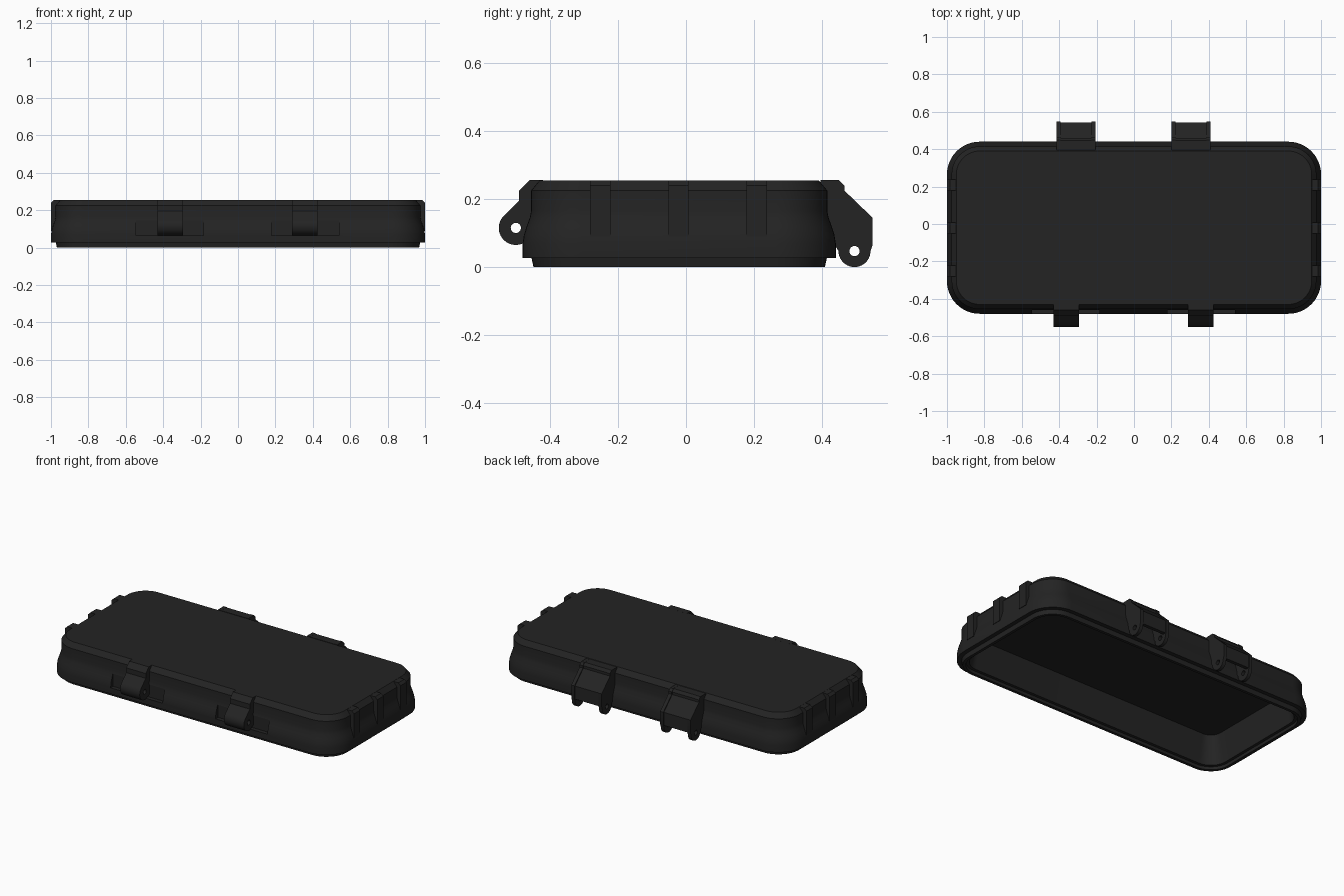
import bpy, bmesh, math
from mathutils import Matrix

if "Cube" in bpy.data.objects:
    bpy.data.objects.remove(bpy.data.objects["Cube"])

black = bpy.data.materials.new("black plastic")
black.diffuse_color = (0.017, 0.017, 0.017, 1)
black.use_nodes = True
black.node_tree.nodes["Principled BSDF"].inputs["Base Color"].default_value = black.diffuse_color


def finish(ob, angle=30):
    if not ob.data.materials:
        ob.data.materials.append(black)
    bpy.ops.object.select_all(action='DESELECT')
    ob.select_set(True)
    bpy.context.view_layer.objects.active = ob
    bpy.ops.object.shade_smooth_by_angle(angle=math.radians(angle))


def mesh_object(name, bm):
    bmesh.ops.recalc_face_normals(bm, faces=bm.faces)
    me = bpy.data.meshes.new(name)
    bm.to_mesh(me)
    bm.free()
    ob = bpy.data.objects.new(name, me)
    bpy.context.collection.objects.link(ob)
    return ob


def arc(cy, cz, r, a0, a1, n=20):
    angs = [math.radians(a0 + (a1 - a0) * i / n) for i in range(n + 1)]
    return [(cy + r * math.cos(a), cz + r * math.sin(a)) for a in angs]


def rounded_ring(bm, inset, z, seg=12):
    # rounded rectangle around the case centre
    hx, hy, r = 1 - inset, 0.46 - inset, max(0.175 - inset, 0.04)
    pts = []
    for sx, sy, a in ((1, 1, 0), (-1, 1, 90), (-1, -1, 180), (1, -1, 270)):
        pts += arc(sx * (hx - r), sy * (hy - r), r, a, a + 90, seg)
    return [bm.verts.new((x, y - 0.02, z)) for x, y in pts]


def plate(name, outline, x0, x1, hole=None):
    # side profile in y, z extruded along x, with an optional pin hole
    cu = bpy.data.curves.new(name, 'CURVE')
    cu.dimensions = '2D'
    cu.fill_mode = 'BOTH'
    cu.extrude = (x1 - x0) / 2
    for loop in [outline] + ([hole] if hole else []):
        sp = cu.splines.new('POLY')
        sp.points.add(len(loop) - 1)
        for p, (y, z) in zip(sp.points, loop):
            p.co = (y, z, 0, 1)
        sp.use_cyclic_u = True
    tmp = bpy.data.objects.new(name, cu)
    bpy.context.collection.objects.link(tmp)
    bpy.context.view_layer.update()
    me = bpy.data.meshes.new_from_object(
        tmp.evaluated_get(bpy.context.evaluated_depsgraph_get()))
    bpy.data.objects.remove(tmp)
    me.transform(Matrix(((0, 0, 1, (x0 + x1) / 2), (1, 0, 0, 0),
                         (0, 1, 0, 0), (0, 0, 0, 1))))
    bm = bmesh.new()
    bm.from_mesh(me)
    bmesh.ops.remove_doubles(bm, verts=bm.verts, dist=1e-5)
    ob = mesh_object(name, bm)
    finish(ob)
    return ob


# Hollow lid: outer wall downward, around the lip, then up to the ceiling
profile = [(0.05, 0.255), (0.025, 0.225), (0.025, 0.165), (0.021, 0.145),
           (0.012, 0.12), (0.004, 0.095), (0, 0.07), (0, 0.027),
           (0.026, 0.027), (0.032, 0), (0.05, 0), (0.052, 0.018),
           (0.07, 0.018), (0.105, 0.195)]
bm = bmesh.new()
rings = [rounded_ring(bm, i, z) for i, z in profile]
for a, b in zip(rings, rings[1:]):
    for k in range(len(a)):
        j = (k + 1) % len(a)
        bm.faces.new((a[k], a[j], b[j], b[k]))
bm.faces.new(rings[0])
bm.faces.new(rings[-1])
lid = mesh_object("case_lid", bm)
lid.data.materials.append(black)

# Shallow recesses beside the hinge lugs
for x in (-0.365, 0.36):
    bm = bmesh.new()
    bmesh.ops.create_cube(bm, size=1, matrix=Matrix.Translation((x, -0.53, 0.105))
                          @ Matrix.Diagonal((0.36, 0.15, 0.08, 1)))
    cutter = mesh_object("recess_cutter", bm)
    cutter.hide_render = True
    mod = lid.modifiers.new("recess", 'BOOLEAN')
    mod.operation = 'DIFFERENCE'
    mod.solver = 'EXACT'
    mod.object = cutter
    bpy.context.view_layer.objects.active = lid
    bpy.ops.object.modifier_apply(modifier=mod.name)
    bpy.data.objects.remove(cutter)
finish(lid)

# Front hinge lugs
lug = ([(-0.42, 0.1), (-0.42, 0.2552), (-0.46, 0.2552), (-0.49, 0.225), (-0.49, 0.195)]
       + arc(-0.5, 0.115, 0.05, 135, 300) + [(-0.44, 0.09)])
for x0, x1 in ((-0.43, -0.295), (0.288, 0.425)):
    plate("hinge_lug", lug, x0, x1, arc(-0.5, 0.115, 0.015, 0, 345, 23))

# Back latch mounts: two pierced cheeks joined by a cover
cheek = ([(0.395, 0.2552), (0.45, 0.2552), (0.465, 0.24), (0.465, 0.225),
          (0.548, 0.145), (0.548, 0.065)]
         + arc(0.495, 0.047, 0.047, 0, -180) + [(0.44, 0.06), (0.415, 0.07), (0.395, 0.21)])
cover = [(0.395, 0.2545), (0.447, 0.2545), (0.46, 0.238), (0.46, 0.222), (0.542, 0.142),
         (0.542, 0.06), (0.52, 0.06), (0.52, 0.135), (0.44, 0.205), (0.395, 0.21)]
for x0, x1 in ((-0.415, -0.205), (0.2, 0.41)):
    for c in (x0, x1 - 0.022):
        plate("latch_cheek", cheek, c, c + 0.022, arc(0.495, 0.047, 0.015, 0, 345, 23))
    plate("latch_cover", cover, x0 + 0.02, x1 - 0.02)

# Grip ribs on both short ends
rib = [(0.94, 0.2545), (0.985, 0.2545), (1, 0.24), (1, 0.09), (0.94, 0.09)]
for s in (-1, 1):
    for y in (-0.252, -0.022, 0.208):
        bm = bmesh.new()
        f = bm.faces.new([bm.verts.new((s * x, y - 0.03, z)) for x, z in rib])
        ext = bmesh.ops.extrude_face_region(bm, geom=[f])["geom"]
        bmesh.ops.translate(bm, vec=(0, 0.06, 0),
                            verts=[v for v in ext if isinstance(v, bmesh.types.BMVert)])
        finish(mesh_object("grip_rib", bm))
